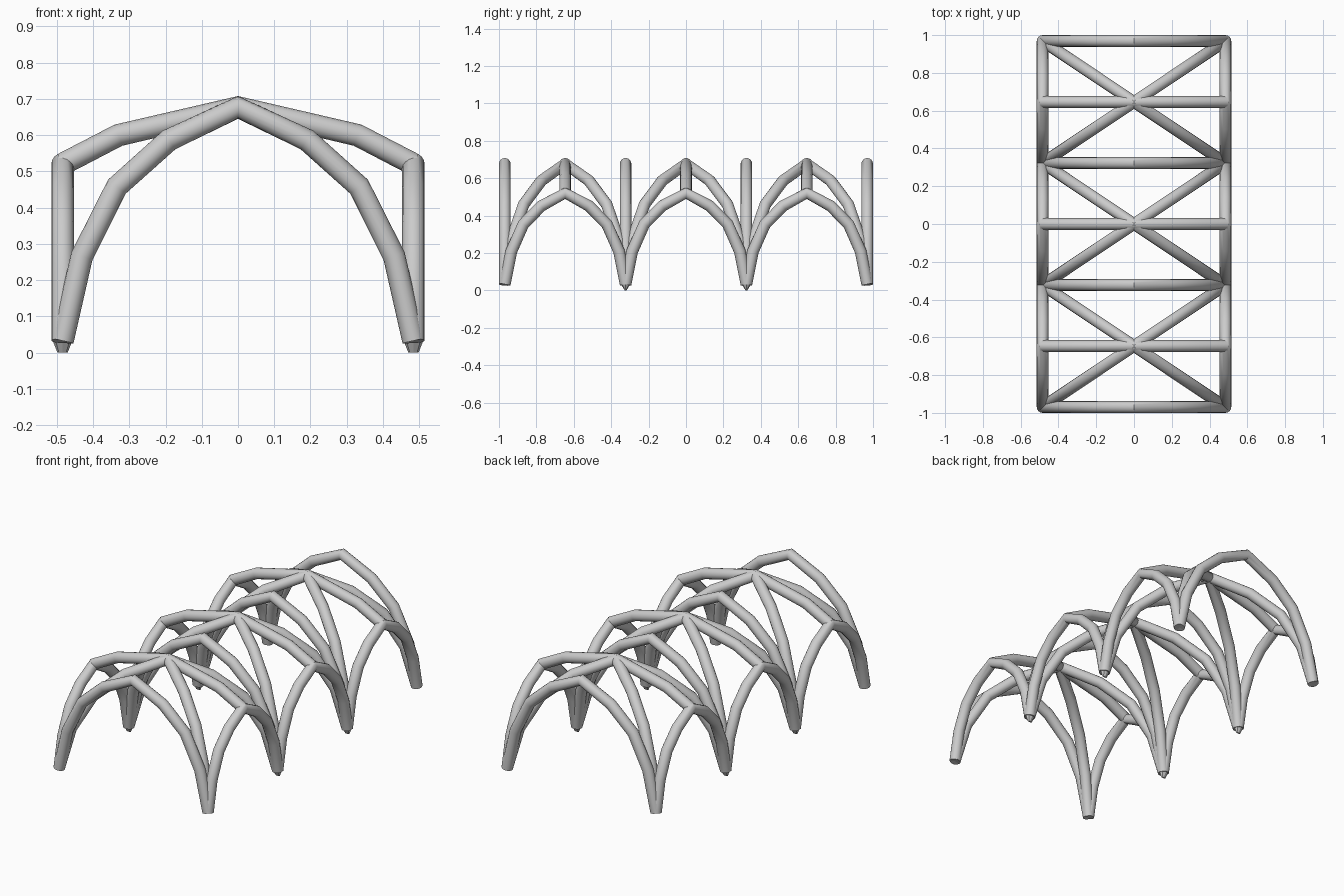
import bpy, bmesh
from mathutils import Matrix

if "Cube" in bpy.data.objects:
    bpy.data.objects.remove(bpy.data.objects["Cube"])

R = 0.031            # rib radius
HALF = 0.484         # half span across x
BAY = 0.646          # bay length along y
Z0 = 0.033           # springing height
CROWN, WALL = 0.677, 0.52   # apex heights of main and wall arches

# Half-arch profile: (fraction of half span, fraction of rise)
PROFILE = [(1, 0), (0.89, 0.362), (0.69, 0.66), (0.393, 0.86), (0, 1)]


def rib(name, pts):
    """Round tube following a polyline."""
    cu = bpy.data.curves.new(name, 'CURVE')
    cu.dimensions = '3D'
    cu.bevel_depth = R
    cu.bevel_resolution = 6
    cu.use_fill_caps = True
    sp = cu.splines.new('POLY')
    sp.points.add(len(pts) - 1)
    for p, co in zip(sp.points, pts):
        p.co = (*co, 1)
    ob = bpy.data.objects.new(name, cu)
    bpy.context.collection.objects.link(ob)
    bpy.ops.object.select_all(action='DESELECT')
    ob.select_set(True)
    bpy.context.view_layer.objects.active = ob
    bpy.ops.object.convert(target='MESH')
    bpy.ops.object.shade_smooth_by_angle(angle=0.6)


def arch(name, centre, dx, dy, top):
    """Full arch through the centre, springing at centre +/- (dx, dy)."""
    cx, cy = centre
    half = [(f, Z0 + h * (top - Z0)) for f, h in PROFILE]
    full = half + [(-f, z) for f, z in reversed(half[:-1])]
    rib(name, [(cx + f * dx, cy + f * dy, z) for f, z in full])


# Transverse arches between the bays and at both ends
for i in range(4):
    arch("transverse_arch", (0, (i - 1.5) * BAY), HALF, 0, CROWN)

for i in (-1, 0, 1):
    y = i * BAY
    # Crossing diagonal ribs
    for s in (-1, 1):
        arch("diagonal_rib", (0, y), HALF, s * BAY / 2, CROWN)
        # Lower arches along the sides
        arch("wall_arch", (s * HALF, y), 0, BAY / 2, WALL)
    # Ridge rib joining the wall arch crowns
    rib("ridge_rib", [(-HALF, y, WALL), (-0.33, y, 0.6), (0, y, CROWN),
                      (0.33, y, 0.6), (HALF, y, WALL)])

# Small faceted tips under the four inner feet
for sx in (-1, 1):
    for sy in (-1, 1):
        bm = bmesh.new()
        bmesh.ops.create_cone(bm, cap_ends=True, segments=8,
                              radius1=0.014, radius2=0.03, depth=0.04)
        for v in bm.verts:
            v.co.y *= 0.3 if v.co.z < 0 else 1
        bmesh.ops.transform(bm, verts=bm.verts, matrix=Matrix.Translation(
            (sx * HALF, sy * BAY / 2, 0.02)))
        me = bpy.data.meshes.new("foot_tip")
        bm.to_mesh(me)
        bm.free()
        bpy.context.collection.objects.link(bpy.data.objects.new("foot_tip", me))
